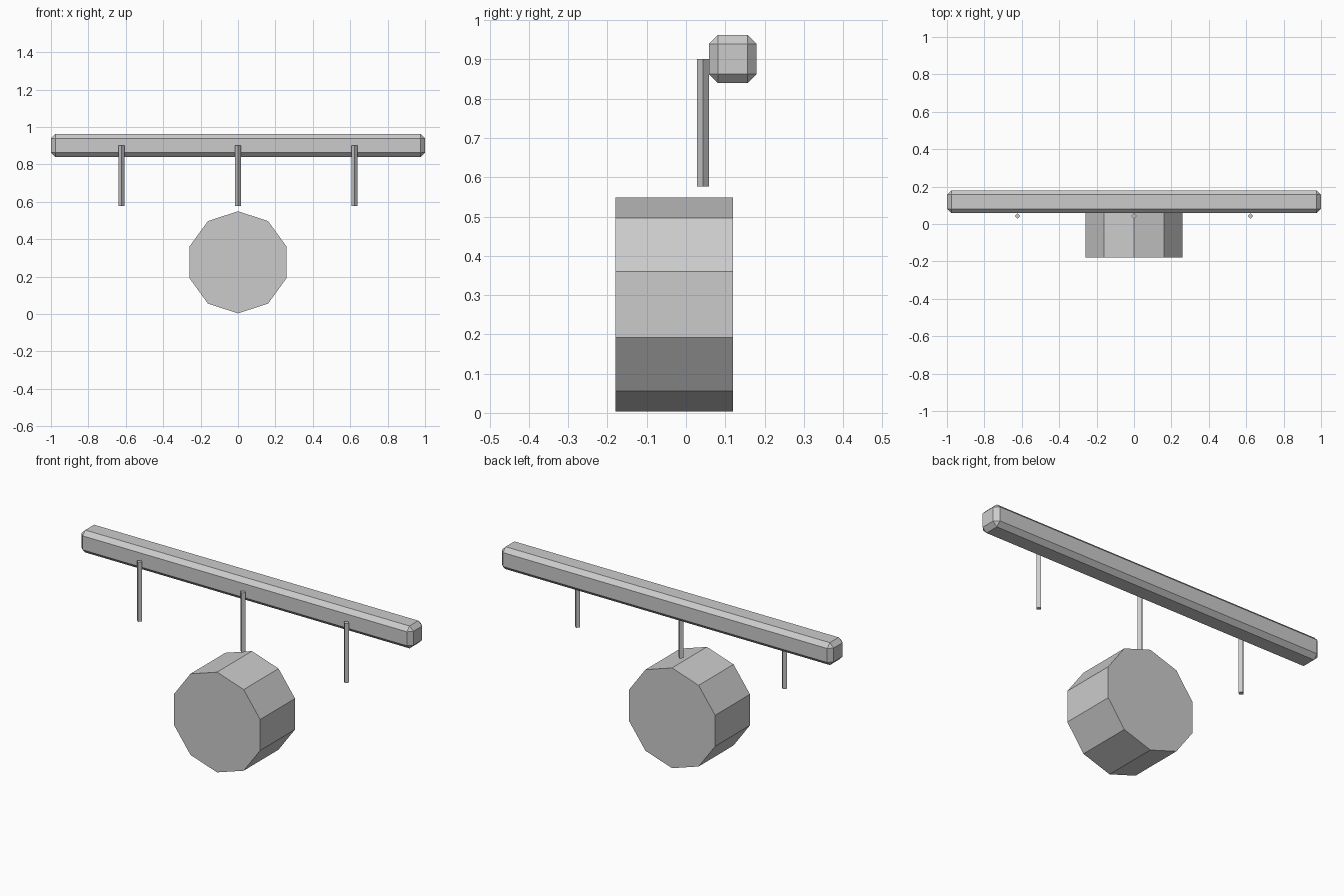
import bpy
from math import radians

cube = bpy.data.objects.get("Cube")
if cube:
    bpy.data.objects.remove(cube, do_unlink=True)

# One plain grey for everything
GREY = (0.6, 0.6, 0.6, 1.0)
grey = bpy.data.materials.new("light_grey")
grey.use_nodes = True
grey.diffuse_color = GREY
grey.node_tree.nodes["Principled BSDF"].inputs["Base Color"].default_value = GREY


def finish(name):
    obj = bpy.context.object
    obj.name = name
    obj.data.materials.append(grey)
    bpy.ops.object.transform_apply(location=False, rotation=True, scale=True)
    return obj


def prism(name, sides, radius, depth, location, rotation=(0, 0, 0)):
    bpy.ops.mesh.primitive_cylinder_add(vertices=sides, radius=radius, depth=depth,
                                        location=location, rotation=rotation)
    return finish(name)


# Ten-sided drum lying along y, one corner pointing up
prism("drum", 10, 0.273, 0.30, (0, -0.03, 0.276), (radians(90), 0, 0))

# Long chamfered crossbar
bpy.ops.mesh.primitive_cube_add(size=1, location=(0, 0.119, 0.901))
bpy.context.object.scale = (2.0, 0.122, 0.122)
bar = finish("crossbar")
chamfer = bar.modifiers.new("chamfer", 'BEVEL')
chamfer.width = 0.023
chamfer.segments = 1

# Thin diamond-section rods hanging on the front of the crossbar
for side, x in (("right", -0.623), ("middle", 0), ("left", 0.623)):
    prism(side + "_rod", 4, 0.015, 0.324, (x, 0.043, 0.739))
